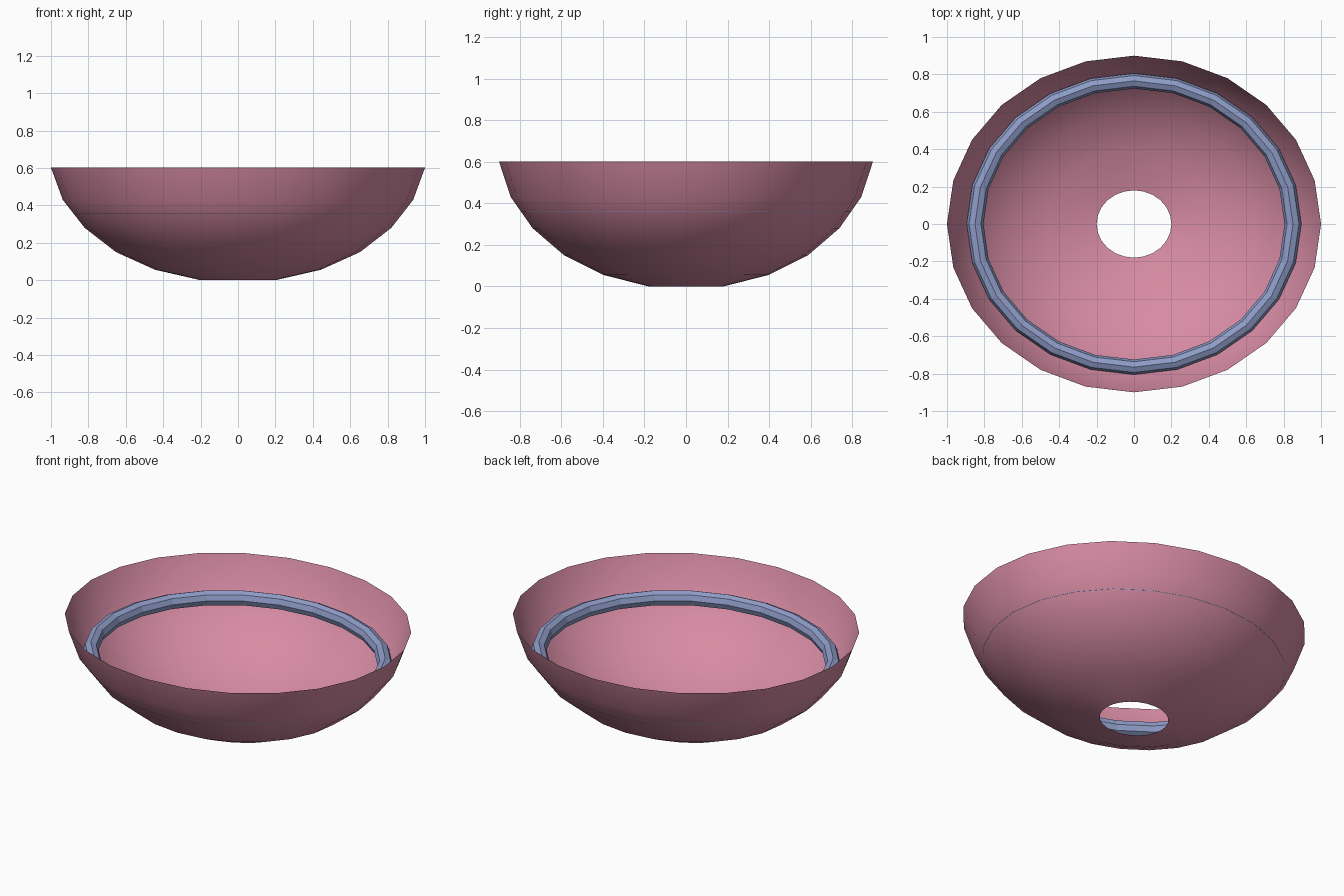
import bpy, bmesh, math

cube = bpy.data.objects.get("Cube")
if cube:
    bpy.data.objects.remove(cube, do_unlink=True)

SEGMENTS = 24
Y_SCALE = 0.9  # the bowl is slightly oval


def make_material(name, rgb):
    mat = bpy.data.materials.new(name)
    mat.use_nodes = True
    mat.diffuse_color = (*rgb, 1)
    bsdf = mat.node_tree.nodes["Principled BSDF"]
    bsdf.inputs["Base Color"].default_value = (*rgb, 1)
    bsdf.inputs["Roughness"].default_value = 0.6
    return mat


def lathe(name, profile, mat, closed=False, smooth=False):
    """Sweep an (r, z) profile around the z axis into an oval surface."""
    bm = bmesh.new()
    rings = []
    for r, z in profile:
        ring = []
        for i in range(SEGMENTS):
            a = 2 * math.pi * i / SEGMENTS
            ring.append(bm.verts.new((r * math.cos(a), r * Y_SCALE * math.sin(a), z)))
        rings.append(ring)
    pairs = list(zip(rings, rings[1:]))
    if closed:
        pairs.append((rings[-1], rings[0]))
    for low, high in pairs:
        for i in range(SEGMENTS):
            j = (i + 1) % SEGMENTS
            face = bm.faces.new((low[i], low[j], high[j], high[i]))
            face.smooth = smooth
    mesh = bpy.data.meshes.new(name)
    bm.to_mesh(mesh)
    bm.free()
    mesh.materials.append(mat)
    obj = bpy.data.objects.new(name, mesh)
    bpy.context.collection.objects.link(obj)
    return obj


pink = make_material("dusty pink", (0.68, 0.26, 0.37))
blue = make_material("slate blue", (0.27, 0.33, 0.57))

# Open bowl shell with a hole in the bottom
bowl_profile = [(0.2, 0), (0.444, 0.056), (0.652, 0.15),
                (0.82, 0.28), (0.937, 0.43), (1.0, 0.602)]
lathe("bowl_shell", bowl_profile, pink, smooth=True)

# Eight-sided ring resting against the inner wall
RING_RADIUS, RING_Z, TUBE = 0.85, 0.39, 0.045
ring_profile = [(RING_RADIUS + TUBE * math.cos(k * math.pi / 4),
                 RING_Z + TUBE * math.sin(k * math.pi / 4)) for k in range(8)]
lathe("inner_ring", ring_profile, blue, closed=True)
